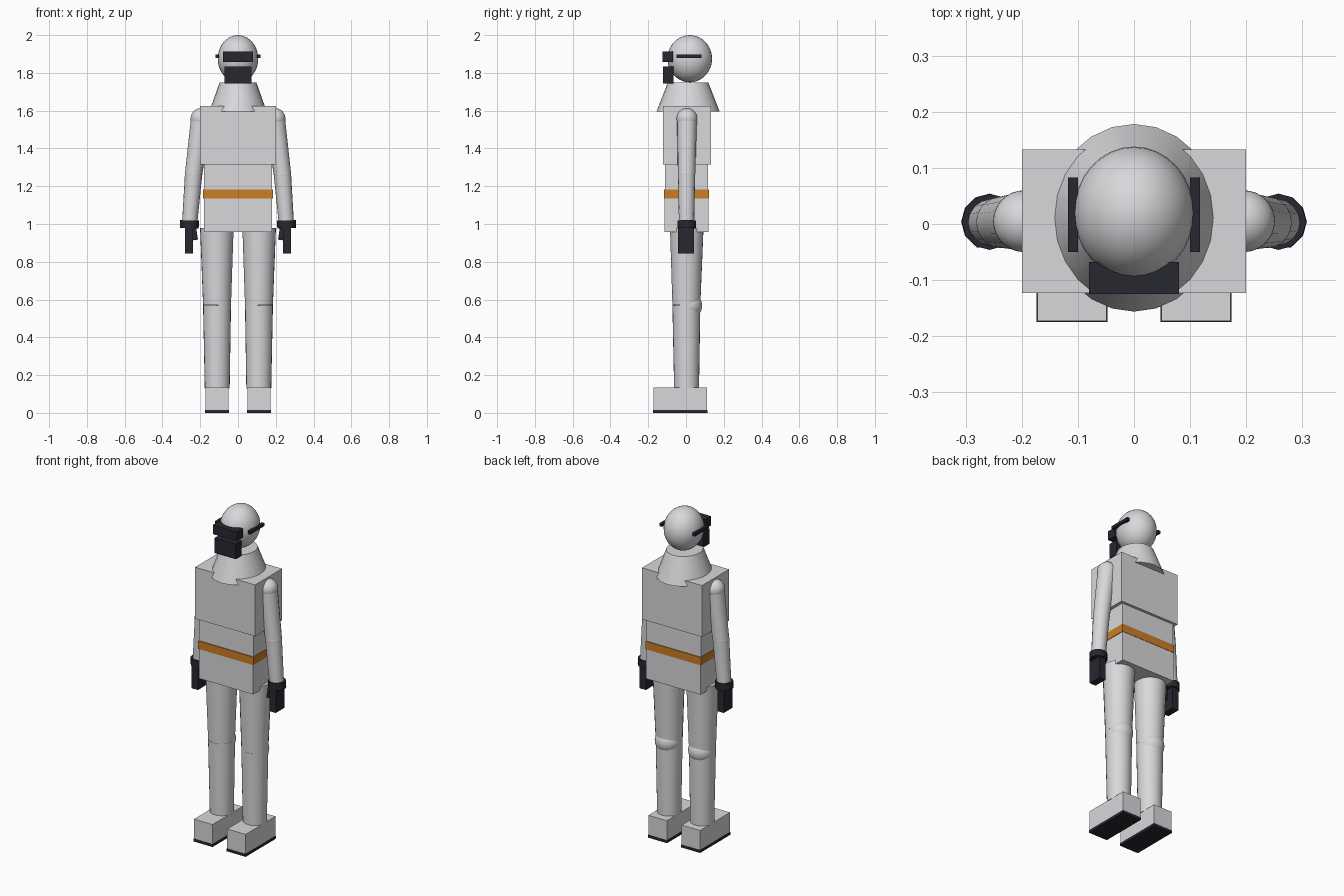
import bpy
import math
from mathutils import Vector

cube = bpy.data.objects.get("Cube")
if cube:
    bpy.data.objects.remove(cube, do_unlink=True)


def material(name, colour):
    mat = bpy.data.materials.new(name)
    mat.use_nodes = True
    mat.diffuse_color = (*colour, 1)
    mat.node_tree.nodes["Principled BSDF"].inputs["Base Color"].default_value = (*colour, 1)
    return mat


SUIT = material("pale grey suit", (0.69, 0.69, 0.71))
DARK = material("near black rubber", (0.02, 0.02, 0.03))
ORANGE = material("orange belt", (0.60, 0.21, 0.018))


def finish(name, mat, smooth=False):
    ob = bpy.context.object
    ob.name = name
    ob.data.materials.append(mat)
    bpy.ops.object.transform_apply(location=False, rotation=False, scale=True)
    if smooth:
        bpy.ops.object.shade_smooth_by_angle(angle=math.radians(40))
    return ob


def box(name, mat, x, y, z, tilt=0):
    """Box from its (min, max) range on each axis."""
    ranges = (x, y, z)
    bpy.ops.mesh.primitive_cube_add(size=1, location=[(a + b) / 2 for a, b in ranges],
                                    rotation=(0, tilt, 0))
    bpy.context.object.scale = [b - a for a, b in ranges]
    return finish(name, mat)


def ball(name, mat, centre, radii):
    bpy.ops.mesh.primitive_uv_sphere_add(segments=32, ring_count=20, radius=1, location=centre)
    bpy.context.object.scale = radii
    return finish(name, mat, True)


def limb(name, mat, top, bottom, r_top, r_bottom, sides=24, stretch=1):
    """Tapered round section between two points."""
    top, bottom = Vector(top), Vector(bottom)
    axis = top - bottom
    bpy.ops.mesh.primitive_cone_add(vertices=sides, radius1=r_bottom, radius2=r_top,
                                    depth=axis.length, location=(top + bottom) / 2,
                                    rotation=axis.to_track_quat('Z', 'Y').to_euler())
    bpy.context.object.scale.y = stretch
    return finish(name, mat, True)


# Head, mask and neck cape
ball("head", SUIT, (0, 0.02, 1.875), (0.107, 0.118, 0.125))
limb("neck_cape", SUIT, (0, 0.011, 1.748), (0, 0.011, 1.595), 0.098, 0.152, stretch=1.1)
box("goggles", DARK, (-0.08, 0.08), (-0.125, -0.068), (1.857, 1.912))
box("respirator", DARK, (-0.071, 0.071), (-0.123, -0.066), (1.745, 1.835))

# Torso
box("chest", SUIT, (-0.2, 0.2), (-0.123, 0.133), (1.315, 1.625))
box("waist", SUIT, (-0.181, 0.181), (-0.111, 0.117), (1.15, 1.315))
box("jacket_skirt", SUIT, (-0.181, 0.181), (-0.115, 0.12), (0.957, 1.135))
box("belt", ORANGE, (-0.184, 0.184), (-0.117, 0.122), (1.135, 1.183))

for side, s in (("left", 1), ("right", -1)):
    def across(a, b):
        return tuple(sorted((s * a, s * b)))

    box(side + "_goggle_strap", DARK, across(0.1, 0.118), (-0.05, 0.083), (1.879, 1.897))

    # Arm
    shoulder, elbow, wrist = ((s * 0.196, 0.005, 1.558), (s * 0.235, 0.003, 1.265),
                              (s * 0.257, 0.003, 0.99))
    ball(side + "_shoulder", SUIT, shoulder, (0.055,) * 3)
    limb(side + "_upper_arm", SUIT, shoulder, elbow, 0.053, 0.046, 16)
    ball(side + "_elbow", SUIT, elbow, (0.046,) * 3)
    limb(side + "_forearm", SUIT, elbow, wrist, 0.046, 0.04, 16)

    # Glove
    limb(side + "_glove_cuff", DARK, (s * 0.257, 0.004, 1.019), (s * 0.258, 0.004, 0.977),
         0.05, 0.05, 12)
    box(side + "_glove_hand", DARK, across(0.238, 0.281), (-0.042, 0.042), (0.844, 0.99))
    box(side + "_glove_thumb", DARK, across(0.217, 0.242), (-0.032, 0.0), (0.915, 0.985), s * 0.15)

    # Leg
    hip, knee, ankle = ((s * 0.112, 0.004, 0.98), (s * 0.111, 0.002, 0.57),
                        (s * 0.11, 0.003, 0.13))
    limb(side + "_thigh", SUIT, hip, knee, 0.089, 0.074)
    ball(side + "_knee", SUIT, (s * 0.111, 0.012, 0.567), (0.073,) * 3)
    limb(side + "_shin", SUIT, knee, ankle, 0.074, 0.066)

    # Boot
    box(side + "_boot", SUIT, across(0.049, 0.172), (-0.173, 0.112), (0.015, 0.134))
    box(side + "_boot_sole", DARK, across(0.047, 0.174), (-0.175, 0.114), (0, 0.016))
